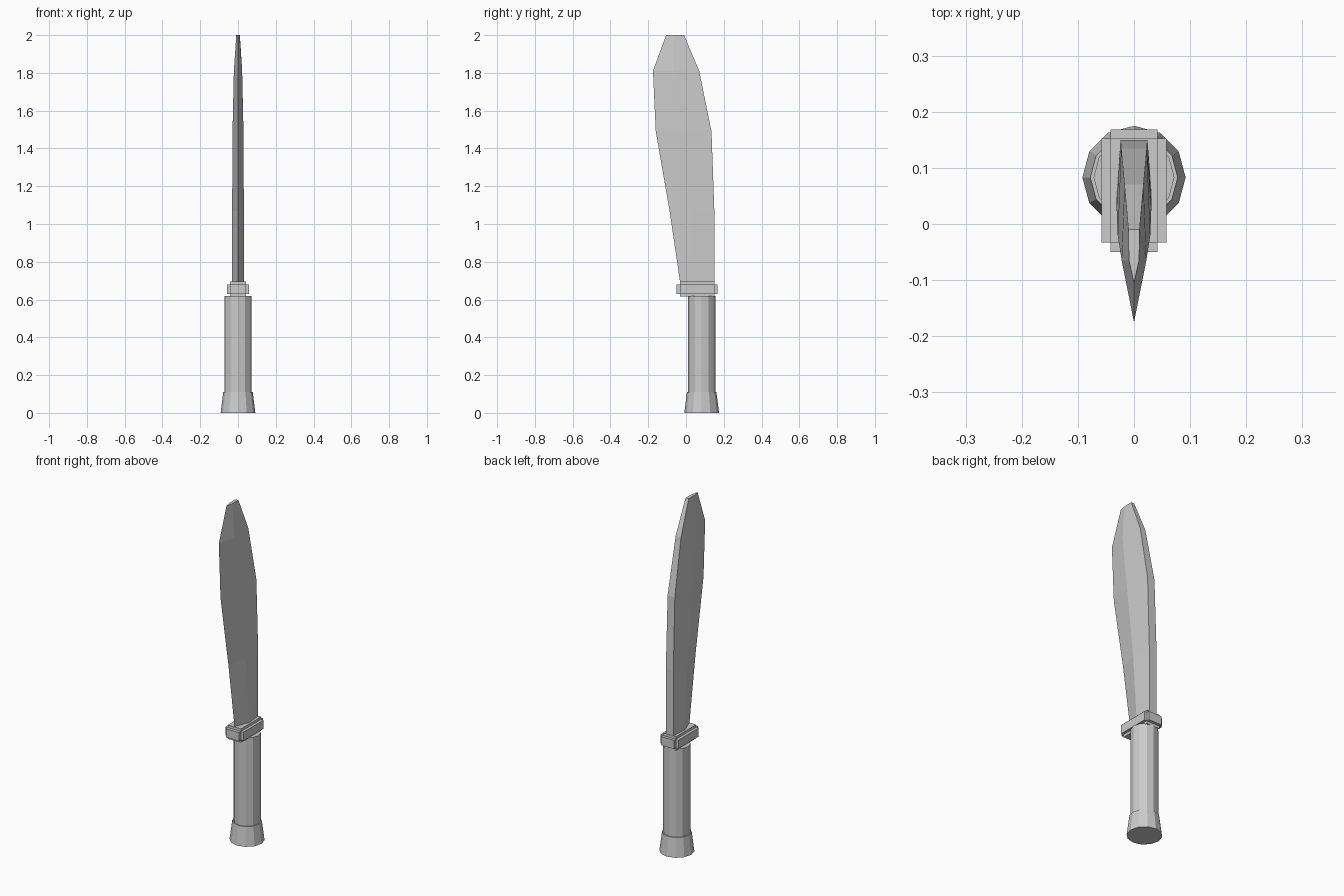
import bpy
import bmesh
from math import pi
from mathutils import Matrix

default = bpy.data.objects.get("Cube")
if default:
    bpy.data.objects.remove(default, do_unlink=True)

# One plain grey for the whole model
GREY = (0.6, 0.6, 0.6, 1.0)
grey = bpy.data.materials.new("plain grey")
grey.use_nodes = True
grey.diffuse_color = GREY
grey.node_tree.nodes["Principled BSDF"].inputs["Base Color"].default_value = GREY

AXIS_Y = 0.083  # centre line of the grip


def finish(name, bm):
    """Turn a bmesh into a flat-shaded grey object."""
    bmesh.ops.recalc_face_normals(bm, faces=bm.faces)
    mesh = bpy.data.meshes.new(name)
    bm.to_mesh(mesh)
    bm.free()
    mesh.materials.append(grey)
    obj = bpy.data.objects.new(name, mesh)
    bpy.context.collection.objects.link(obj)
    return obj


def tapered_column(name, bottom_radius, top_radius, low, high):
    """Twelve-sided column standing on the grip centre line."""
    bm = bmesh.new()
    bmesh.ops.create_cone(
        bm, cap_ends=True, segments=12, radius1=bottom_radius,
        radius2=top_radius, depth=high - low,
        matrix=Matrix.Translation((0, AXIS_Y, (low + high) / 2)))
    return finish(name, bm)


def block(bm, half_x, y_low, y_high, z_low, z_high):
    """Add an axis-aligned box to a bmesh."""
    place = Matrix.Translation((0, (y_low + y_high) / 2, (z_low + z_high) / 2))
    size = Matrix.Diagonal((half_x * 2, y_high - y_low, z_high - z_low, 1))
    bmesh.ops.create_cube(bm, size=1, matrix=place @ size)


# Handle: flared pommel and straight grip
tapered_column("pommel", 0.092, 0.078, 0.0, 0.11)
tapered_column("grip", 0.072, 0.072, 0.10, 0.62)

# Guard: a block with stepped edges on every side
bm = bmesh.new()
block(bm, 0.058, -0.033, 0.152, 0.63, 0.68)
block(bm, 0.042, -0.05, 0.168, 0.63, 0.68)
block(bm, 0.042, -0.033, 0.152, 0.615, 0.695)
finish("guard", bm)

# Blade sections: height, edge y, ridge y, spine y, ridge half width, spine half width
sections = [
    (0.65, -0.025, 0.06, 0.15, 0.031, 0.024),
    (1.07, -0.087, 0.03, 0.15, 0.031, 0.024),
    (1.49, -0.16, -0.02, 0.135, 0.029, 0.023),
    (1.81, -0.175, -0.065, 0.07, 0.022, 0.017),
    (2.00, -0.105, -0.065, -0.01, 0.009, 0.010),
]
bm = bmesh.new()
rings = []
for z, edge, ridge, spine, ridge_w, spine_w in sections:
    outline = [(0, edge), (ridge_w, ridge), (spine_w, spine),
               (-spine_w, spine), (-ridge_w, ridge)]
    rings.append([bm.verts.new((x, y, z)) for x, y in outline])
for lower, upper in zip(rings, rings[1:]):
    for i in range(5):
        j = (i + 1) % 5
        bm.faces.new((lower[i], lower[j], upper[j], upper[i]))
bm.faces.new(rings[0])
bm.faces.new(rings[-1])
finish("blade", bm)
